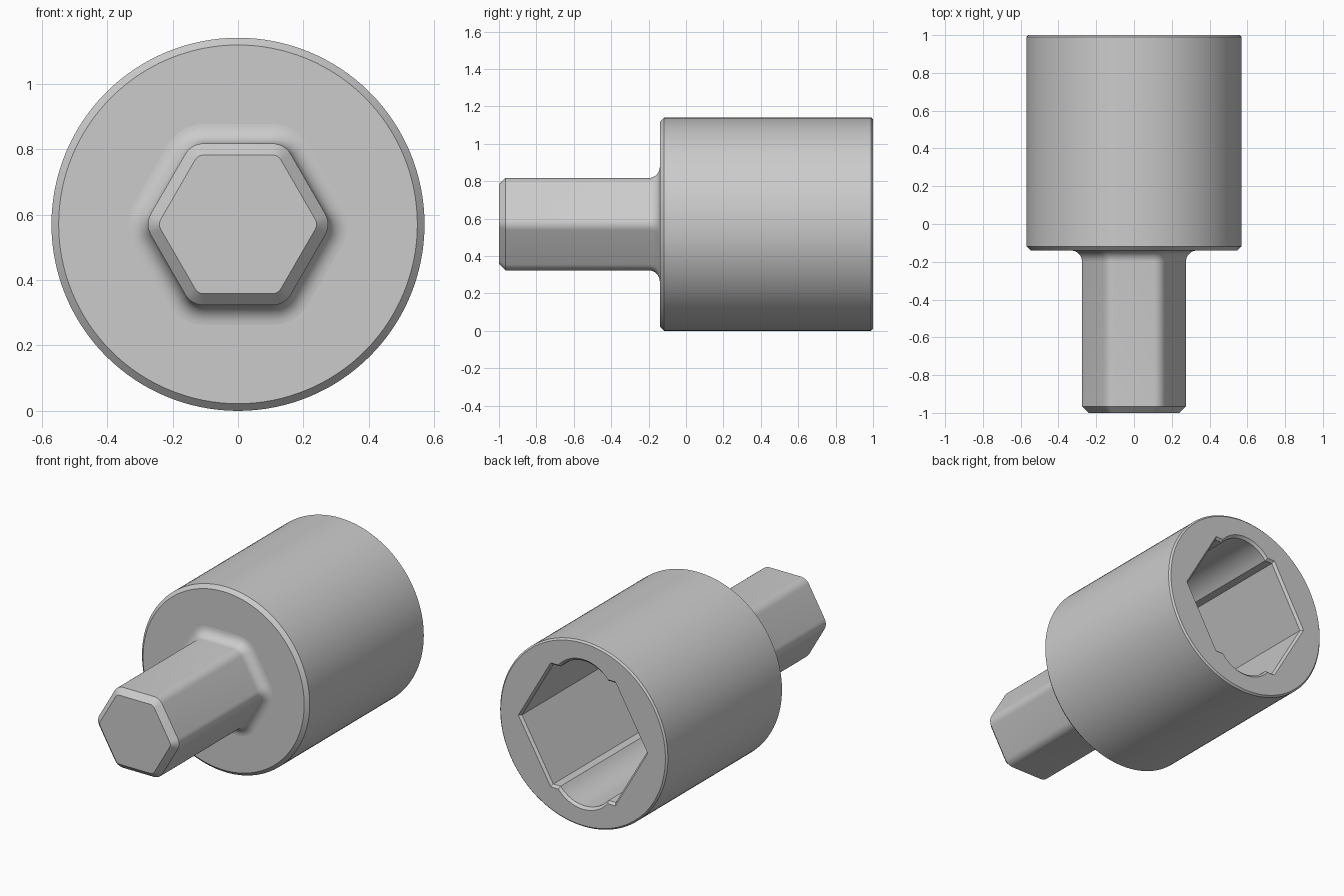
import bpy, bmesh
from math import pi, sin, cos, radians, asin, sqrt

cube = bpy.data.objects.get("Cube")
if cube:
    bpy.data.objects.remove(cube)

AXIS_Z = 0.57  # height of the common axis

steel = bpy.data.materials.new("steel grey")
steel.use_nodes = True
GREY = (0.6, 0.6, 0.6, 1)
steel.diffuse_color = GREY
steel.node_tree.nodes["Principled BSDF"].inputs["Base Color"].default_value = GREY


def loft(name, rings):
    """Closed solid from (y, outline) rings, each outline a list of (x, z)."""
    bm = bmesh.new()
    loops = [[bm.verts.new((x, y, z + AXIS_Z)) for x, z in pts] for y, pts in rings]
    n = len(loops[0])
    for a, b in zip(loops, loops[1:]):
        for i in range(n):
            j = (i + 1) % n
            bm.faces.new((a[i], a[j], b[j], b[i]))
    bm.faces.new(loops[0])
    bm.faces.new(loops[-1])
    bmesh.ops.recalc_face_normals(bm, faces=bm.faces)
    mesh = bpy.data.meshes.new(name)
    bm.to_mesh(mesh)
    bm.free()
    mesh.materials.append(steel)
    obj = bpy.data.objects.new(name, mesh)
    bpy.context.collection.objects.link(obj)
    return obj


def activate(obj):
    bpy.ops.object.select_all(action='DESELECT')
    obj.select_set(True)
    bpy.context.view_layer.objects.active = obj


def smooth(obj):
    activate(obj)
    bpy.ops.object.shade_smooth_by_angle(angle=radians(30))


def circle(r, n=128):
    return [(r * cos(2 * pi * i / n), r * sin(2 * pi * i / n)) for i in range(n)]


def rounded_hex(r, core=0.182, steps=6):
    """Hexagon of the given core apothem, grown outward by r with round corners."""
    pts = []
    R = core / cos(pi / 6)
    for k in range(6):
        mid = k * pi / 3
        for s in range(steps + 1):
            a = mid - pi / 6 + s * pi / 3 / steps
            pts.append((R * cos(mid) + r * cos(a), R * sin(mid) + r * sin(a)))
    return pts


def socket_outline(scale, R=0.425, arc_z=0.235, arc_r=0.21, steps=16):
    """Hexagon with a round relief bulging from its top and bottom flats."""
    start = asin((R * sqrt(3) / 2 - arc_z) / arc_r)
    half = [(R, 0), (R * cos(pi / 3), R * sin(pi / 3))]
    for s in range(steps + 1):
        a = start + (pi - 2 * start) * s / steps
        half.append((arc_r * cos(a), arc_z + arc_r * sin(a)))
    half.append((-R * cos(pi / 3), R * sin(pi / 3)))
    return [(x * scale, z * scale) for x, z in half + [(-x, -z) for x, z in half]]


# Round body with chamfered rims
body = loft("socket_body", [
    (-0.14, circle(0.548)), (-0.118, circle(0.57)),
    (0.99, circle(0.57)), (1.0, circle(0.56))])

# Blind socket with a chamfered mouth
cutter = loft("socket_cutter", [
    (0.1, socket_outline(1)), (0.985, socket_outline(1)), (1.015, socket_outline(1.07))])
cutter.hide_render = True
cut = body.modifiers.new("socket", 'BOOLEAN')
cut.operation = 'DIFFERENCE'
cut.solver = 'EXACT'
cut.object = cutter
activate(body)
bpy.ops.object.modifier_apply(modifier=cut.name)
bpy.data.objects.remove(cutter)
smooth(body)

# Hexagonal shank: chamfered tip, filleted root
ROUND, FILLET = 0.065, 0.06
rings = [(-1.0, rounded_hex(ROUND - 0.035)), (-0.965, rounded_hex(ROUND))]
for i in range(9):
    a = i / 8 * pi / 2
    rings.append((-0.14 - FILLET * (1 - sin(a)), rounded_hex(ROUND + FILLET * (1 - cos(a)))))
rings.append((-0.11, rounded_hex(ROUND + FILLET)))
smooth(loft("hex_shank", rings))
